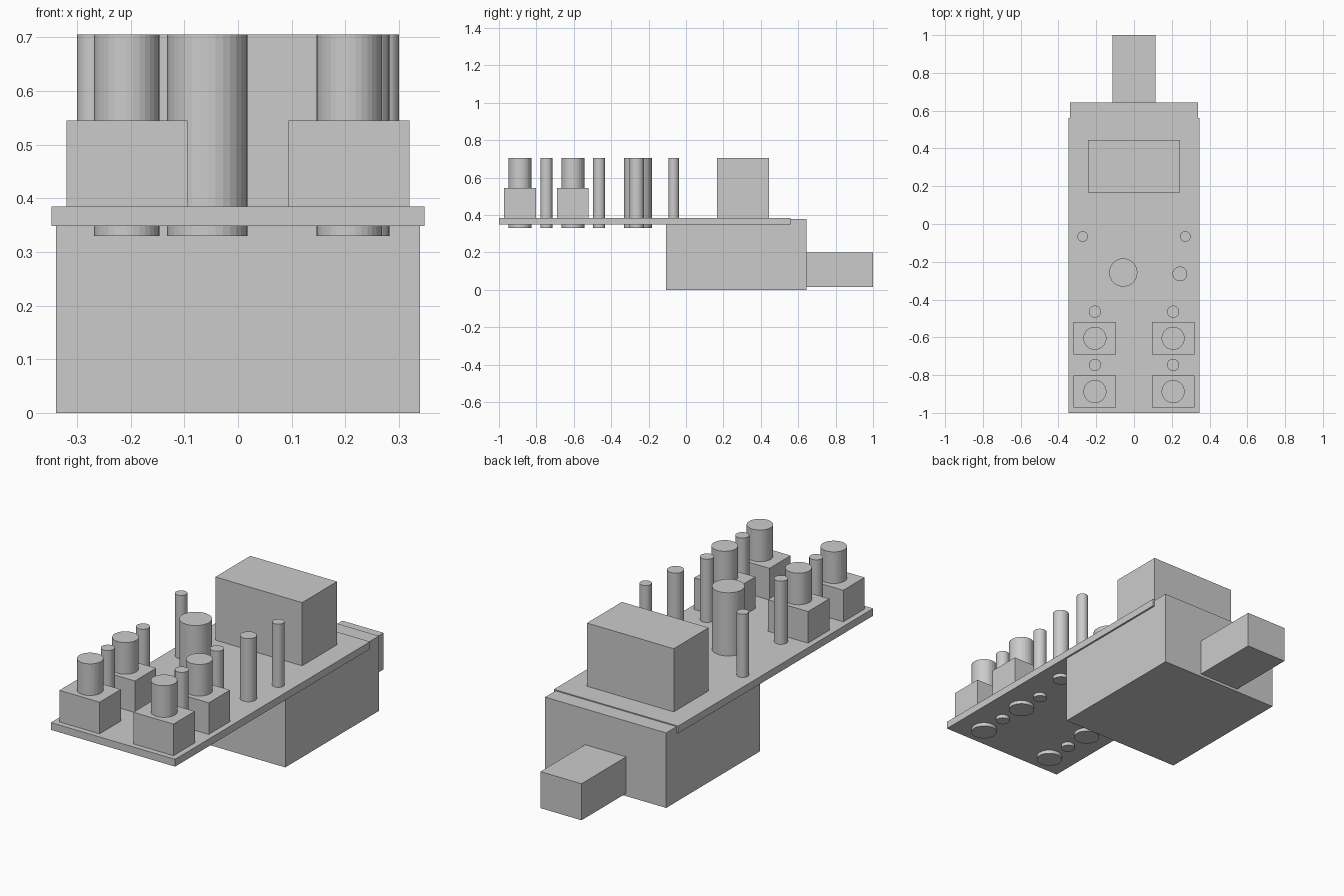
import bpy, bmesh
from mathutils import Matrix

if "Cube" in bpy.data.objects:
    bpy.data.objects.remove(bpy.data.objects["Cube"])

grey = bpy.data.materials.new("light_grey")
grey.diffuse_color = (0.6, 0.6, 0.6, 1)
grey.use_nodes = True
grey.node_tree.nodes["Principled BSDF"].inputs["Base Color"].default_value = grey.diffuse_color


def finish(name, bm):
    mesh = bpy.data.meshes.new(name)
    bm.to_mesh(mesh)
    bm.free()
    mesh.materials.append(grey)
    obj = bpy.data.objects.new(name, mesh)
    bpy.context.collection.objects.link(obj)
    return obj


def box(name, x0, x1, y0, y1, z0, z1):
    bm = bmesh.new()
    mat = (Matrix.Translation(((x0 + x1) / 2, (y0 + y1) / 2, (z0 + z1) / 2))
           @ Matrix.Diagonal((x1 - x0, y1 - y0, z1 - z0, 1)))
    bmesh.ops.create_cube(bm, size=1, matrix=mat)
    return finish(name, bm)


def post(name, x, y, r, z0=0.33, z1=0.705):
    bm = bmesh.new()
    bmesh.ops.create_cone(bm, cap_ends=True, segments=32, radius1=r, radius2=r,
                          depth=z1 - z0,
                          matrix=Matrix.Translation((x, y, (z0 + z1) / 2)))
    return finish(name, bm)


# Main bodies
box("base_housing", -0.339, 0.339, -0.106, 0.643, 0, 0.38)
box("rear_plug", -0.115, 0.115, 0.643, 1.0, 0.014, 0.199)
box("top_plate", -0.348, 0.348, -1.0, 0.56, 0.348, 0.385)
box("upper_block", -0.243, 0.243, 0.166, 0.445, 0.36, 0.705)

# Mirrored pairs of blocks, shafts and pins
for side, s in (("left", -1), ("right", 1)):
    for row, y in (("front", -0.887), ("rear", -0.605)):
        x = s * 0.207
        box(f"switch_block_{row}_{side}", x - 0.1125, x + 0.1125,
            y - 0.085, y + 0.085, 0.385, 0.545)
        post(f"switch_shaft_{row}_{side}", x, y, 0.061)
        post(f"indicator_pin_{row}_{side}", x, y + 0.141, 0.032)
    post(f"mounting_pin_{side}", s * 0.272, -0.066, 0.028)

# Single central posts
post("large_post", -0.057, -0.257, 0.075)
post("medium_post", 0.243, -0.264, 0.039)
